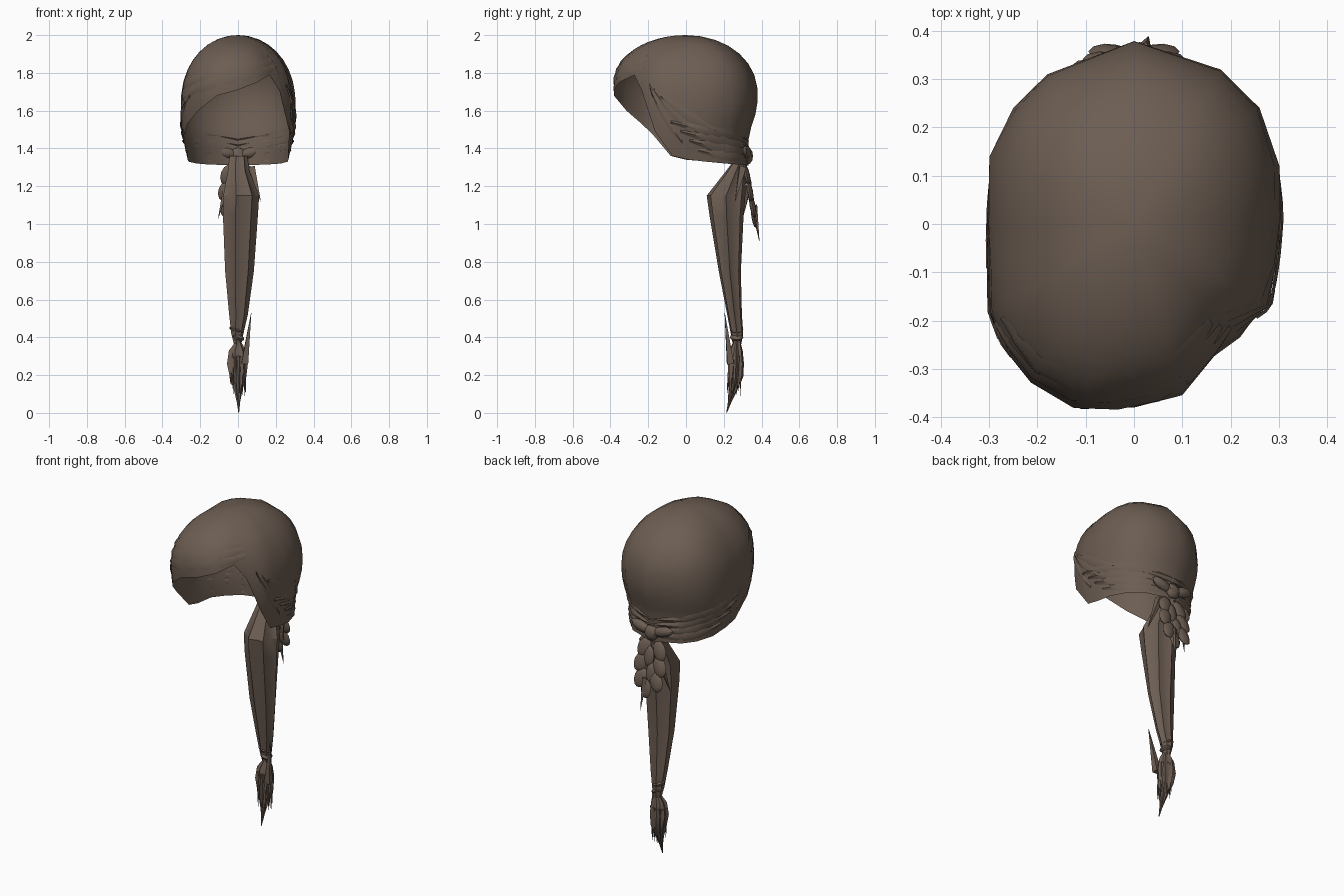
import bpy, bmesh, math, random
from mathutils import Vector, Matrix

if "Cube" in bpy.data.objects:
    bpy.data.objects.remove(bpy.data.objects["Cube"])

random.seed(4)
brown = bpy.data.materials.new("brown_hair")
brown.diffuse_color = (0.150, 0.110, 0.085, 1)
brown.use_nodes = True
brown.node_tree.nodes["Principled BSDF"].inputs["Base Color"].default_value = brown.diffuse_color
TOP = 2.0


def finish(name, bm, angle=40):
    bmesh.ops.recalc_face_normals(bm, faces=bm.faces)
    mesh = bpy.data.meshes.new(name)
    bm.to_mesh(mesh)
    bm.free()
    mesh.materials.append(brown)
    ob = bpy.data.objects.new(name, mesh)
    bpy.context.collection.objects.link(ob)
    bpy.ops.object.select_all(action='DESELECT')
    bpy.context.view_layer.objects.active = ob
    ob.select_set(True)
    bpy.ops.object.shade_smooth_by_angle(angle=math.radians(angle))
    return ob


def skin(bm, rows, closed=True):
    """Join rows of points with quads."""
    vs = [[bm.verts.new(p) for p in r] for r in rows]
    n = len(vs[0])
    for a, b in zip(vs, vs[1:]):
        for i in range(n if closed else n - 1):
            j = (i + 1) % n
            bm.faces.new((a[i], a[j], b[j], b[i]))
    return vs


# Cap columns from the front around: x, y, height of widest point, hem height
COLS = [(0, -.38, 1.73, 1.71), (.10, -.355, 1.73, 1.745), (.17, -.28, 1.72, 1.78),
        (.22, -.235, 1.68, 1.70), (.28, -.17, 1.64, 1.49), (.295, -.08, 1.63, 1.36),
        (.305, .02, 1.63, 1.34), (.302, .12, 1.64, 1.33), (.26, .24, 1.66, 1.32),
        (.18, .32, 1.67, 1.315), (0, .38, 1.68, 1.31), (-.18, .31, 1.67, 1.315),
        (-.25, .24, 1.66, 1.32), (-.30, .14, 1.64, 1.33), (-.303, 0, 1.63, 1.34),
        (-.30, -.09, 1.63, 1.36), (-.298, -.18, 1.64, 1.47), (-.275, -.24, 1.66, 1.53),
        (-.215, -.32, 1.70, 1.60), (-.11, -.383, 1.73, 1.68)]


def column(c):
    i, f = int(math.floor(c)), c - math.floor(c)
    a, b = COLS[i % len(COLS)], COLS[(i + 1) % len(COLS)]
    return [p + (q - p) * f for p, q in zip(a, b)]


def cap_point(c, z, lift=0.0):
    x, y, wide, _ = column(c)
    if z > wide:
        h = ((z - wide) / (TOP - wide)) ** 1.1
        s = math.sqrt(max(0, 1 - h * h))
    else:
        reach = .3 - .1 * min(max(y / .3, 0), 1)
        s = 1 - .13 * min((wide - z) / reach, 1) ** 2
    s += lift / math.hypot(x, y)
    return Vector((x * s, y * s, z))


# Hair cap: open shell with a side-swept hem
bm = bmesh.new()
ROWS = 13
rows = []
for k in range(1, ROWS + 1):
    row = []
    for c in range(len(COLS)):
        _, _, wide, hem = COLS[c]
        low = (math.asin((hem - wide) / (TOP - wide)) if hem > wide
               else -(wide - hem) / (TOP - wide))
        a = math.pi / 2 + (low - math.pi / 2) * k / ROWS
        z = wide + (TOP - wide) * (math.sin(a) ** .91 if a > 0 else a)
        row.append(cap_point(c, z))
    rows.append(row)
vs = skin(bm, rows)
pole = bm.verts.new((0, 0, TOP))
for i in range(len(COLS)):
    bm.faces.new((pole, vs[0][i], vs[0][(i + 1) % len(COLS)]))
finish("hair_cap", bm, 45)


# Flat locks lying on the cap, from one column and height to another
def lock(bm, c0, z0, c1, z1, width, sag=0.0, lift=.007, n=9):
    rows = []
    for k in range(n):
        t = k / (n - 1)
        w = width * (.25 + .75 * math.sin(math.pi * t))
        c, z = c0 + (c1 - c0) * t, z0 + (z1 - z0) * t - sag * math.sin(math.pi * t)
        rows.append([cap_point(c, min(z + w / 2, 1.99), .002), cap_point(c, z, lift),
                     cap_point(c, z - w / 2, .002)])
    skin(bm, rows, False)


bm = bmesh.new()
for i in range(3):
    lock(bm, 3.0 - i * .2, 1.83 + i * .03, -3.6, 1.66 + i * .06, .07, -.03)
finish("fringe_locks", bm)

bm = bmesh.new()
for i in range(3):
    lock(bm, 3.6 + i * .4, 1.74 - i * .03, 5.6 + i * .9, 1.43 + i * .03, .06, .01)
    lock(bm, -2.6 - i * .5, 1.68 - i * .03, -5.2 - i * .9, 1.43 + i * .03, .06, .01)
finish("side_locks", bm)

bm = bmesh.new()
for i in range(4):
    lock(bm, 5 + i * .5, 1.54 - i * .05, 10.1, 1.44 - i * .03, .055, .01, .01)
    lock(bm, -5 - i * .5, 1.54 - i * .05, -10.1, 1.44 - i * .03, .055, .01, .01)
finish("nape_wraps", bm)


# Fluted tail lofted through rings: z, x, y, radius x, radius y
def tail(name, rings, sides=14, flute=.8):
    bm = bmesh.new()
    rows = []
    for z, x, y, rx, ry in rings:
        row = []
        for i in range(sides):
            a, f = 2 * math.pi * i / sides, (flute if i % 2 else 1)
            row.append((x + rx * f * math.cos(a), y + ry * f * math.sin(a), z))
        rows.append(row)
    vs = skin(bm, rows)
    bm.faces.new(vs[0])
    bm.faces.new(vs[-1])
    return finish(name, bm, 30)


tail("ponytail", [(1.36, 0, .30, .05, .03), (1.28, 0, .265, .06, .055),
                  (1.15, .012, .212, .10, .105), (1.04, .008, .215, .097, .092),
                  (.75, .004, .232, .08, .06), (.52, 0, .257, .052, .04),
                  (.42, -.005, .27, .034, .034), (.36, -.003, .27, .02, .022)])
tail("tail_tuft", [(.37, 0, .268, .02, .022), (.33, -.005, .265, .048, .036),
                   (.26, -.006, .264, .058, .044), (.19, -.002, .262, .046, .042),
                   (.12, 0, .248, .024, .024), (.06, .002, .232, .01, .01),
                   (0, .004, .215, .002, .002)], 14, .75)


# Rounded lobes built from stretched spheres
def blob(bm, loc, size, tilt_x=0, tilt_y=0):
    m = (Matrix.Translation(loc) @ Matrix.Rotation(tilt_x, 4, 'X')
         @ Matrix.Rotation(tilt_y, 4, 'Y') @ Matrix.Diagonal((*size, 1)))
    bmesh.ops.create_uvsphere(bm, u_segments=8, v_segments=6, radius=1, matrix=m)


bm = bmesh.new()
blob(bm, (0, .325, 1.36), (.045, .03, .045))
for s in (-1, 1):
    blob(bm, (s * .07, .32, 1.38), (.07, .025, .03), 0, -s * .3)
finish("nape_knot", bm)

bm = bmesh.new()
for s in (-1, 1):
    for k in range(3):
        blob(bm, (s * (.05 + .012 * (k % 2)), .322 + .016 * k, 1.26 - .085 * k),
             (.042, .016, .06), .2, -s * .35)
for k in range(3):
    blob(bm, (.012 * (-1) ** k, .332 + .014 * k, 1.22 - .09 * k), (.034, .014, .06), .15)
finish("hanging_lobes", bm)

bm = bmesh.new()
for k in range(2):
    blob(bm, (-.008 + .008 * k, .268, .44 - .04 * k), (.04 - .006 * k, .036, .018), 0, .35)
finish("tail_tie", bm)


# Thin pointed strands
def strand(bm, a, b, r):
    a, b = Vector(a), Vector(b)
    m = (Matrix.Translation((a + b) / 2) @ (b - a).to_track_quat('Z', 'Y').to_matrix().to_4x4())
    bmesh.ops.create_cone(bm, cap_ends=True, segments=4, radius1=r, radius2=.001,
                          depth=(b - a).length, matrix=m)


bm = bmesh.new()
for k in range(14):
    a = 2 * math.pi * k / 14
    strand(bm, (.04 * math.cos(a) - .005, .264 + .03 * math.sin(a), .3),
           (.04 * math.cos(a), .252 + .035 * math.sin(a), random.uniform(.08, .17)), .01)
strand(bm, (.035, .235, .26), (.07, .205, .53), .025)
finish("tuft_strands", bm)

bm = bmesh.new()
strand(bm, (-.06, .33, 1.2), (-.105, .30, 1.03), .02)
strand(bm, (.07, .30, 1.3), (.12, .26, 1.12), .025)
strand(bm, (.02, .36, 1.1), (.03, .388, .91), .018)
finish("loose_strands", bm)
